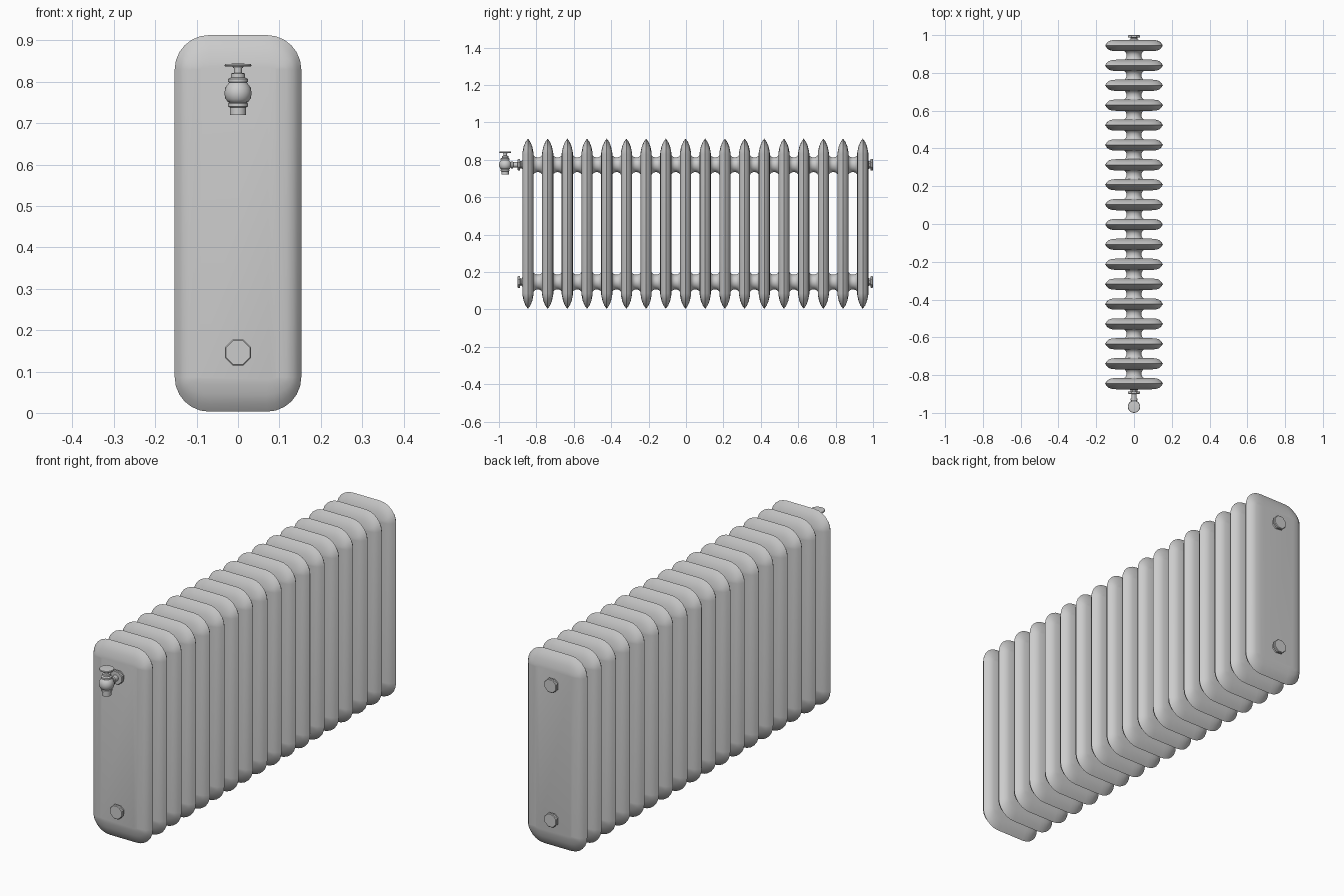
import bpy, bmesh, math
from mathutils import Matrix, Vector

if "Cube" in bpy.data.objects:
    bpy.data.objects.remove(bpy.data.objects["Cube"])

N, Y0, Y1 = 18, -0.845, 0.945
STEP = (Y1 - Y0) / (N - 1)
HI, LO = 0.773, 0.146
ALONG_Y = Matrix.Rotation(-math.pi / 2, 4, 'X')


def make_mesh(name, rings, angle):
    """Skin equal-length closed rings and cap both ends."""
    bm = bmesh.new()
    vs = [[bm.verts.new(p) for p in r] for r in rings]
    for a, b in zip(vs, vs[1:]):
        n = len(a)
        for i in range(n):
            j = (i + 1) % n
            bm.faces.new((a[i], a[j], b[j], b[i]))
    bm.faces.new(vs[0][::-1])
    bm.faces.new(vs[-1])
    bmesh.ops.recalc_face_normals(bm, faces=bm.faces[:])
    me = bpy.data.meshes.new(name)
    bm.to_mesh(me)
    bm.free()
    me.shade_smooth()
    me.set_sharp_from_angle(angle=math.radians(angle))
    return me


def lathe(name, profile, n=24, axis=None, angle=35):
    """Spin (radius, height) points about z, or about y when axis is given."""
    m = axis or Matrix()
    rings = [[m @ Vector((r * math.cos(2 * math.pi * (i + .5) / n),
                          r * math.sin(2 * math.pi * (i + .5) / n), h))
              for i in range(n)] for r, h in profile]
    return make_mesh(name, rings, angle)


def place(name, mesh, loc, flip=False):
    ob = bpy.data.objects.new(name, mesh)
    ob.location = loc
    if flip:
        ob.rotation_euler.z = math.pi
    bpy.context.collection.objects.link(ob)


# fin: rounded rectangle slab tapering to a sharp rim
def fin_ring(ix, iz, y):
    cx, cz, r, seg = 0.07, 0.372, 0.083, 6
    pts = []
    for q, (sx, sz) in enumerate(((1, 1), (-1, 1), (-1, -1), (1, -1))):
        for k in range(seg + 1):
            a = math.pi / 2 * (q + k / seg)
            pts.append((sx * cx + (r - ix) * math.cos(a), y,
                        sz * cz + (r - iz) * math.sin(a)))
    return pts


taper = [(0.06, 0.078, 0.030), (0.036, 0.066, 0.028), (0.02, 0.042, 0.023),
         (0.009, 0.018, 0.013)]
rings = [fin_ring(a, b, -t) for a, b, t in taper] + [fin_ring(0, 0, 0)]
rings += [fin_ring(a, b, t) for a, b, t in reversed(taper)]
fin = make_mesh("fin", rings, 50)
for i in range(N):
    place(f"fin_{i + 1}", fin, (0, Y0 + STEP * i, 0.458))

# flared connectors between neighbouring fins, top and bottom
half = [(0.056, -0.026), (0.048, -0.020), (0.043, -0.014), (0.040, -0.006)]
connector = lathe("connector", half + [(r, -h) for r, h in reversed(half)],
                  24, ALONG_Y, 60)
for i in range(N - 1):
    for label, z in (("upper", HI), ("lower", LO)):
        place(f"{label}_connector_{i + 1}", connector,
              (0, Y0 + STEP * (i + .5), z))

# end plugs: neck and faceted head
plug = lathe("plug", [(0.026, 0.02), (0.026, 0.030), (0.021, 0.034), (0.021, 0.041),
                      (0.034, 0.043), (0.034, 0.052), (0.031, 0.055)], 8, ALONG_Y, 20)
for label, z in (("upper", HI), ("lower", LO)):
    place(f"{label}_back_plug", plug, (0, Y1, z))
    place(f"{label}_front_plug", plug, (0, Y0, z), True)

# valve inlet pipe with collar
VY = -0.967
pipe = lathe("valve_pipe", [(0.014, 0), (0.014, 0.03), (0.019, 0.032), (0.019, 0.042),
                            (0.014, 0.044), (0.014, 0.10)], 20, ALONG_Y)
place("valve_pipe", pipe, (0, VY, HI))

# valve body: outlet, bulb, collar and stem
body = [(0.020, 0.720), (0.020, 0.738), (0.024, 0.740), (0.024, 0.748), (0.021, 0.750)]
body += [(0.033 * math.cos(a), 0.773 + 0.033 * math.sin(a))
         for a in (math.radians(d) for d in range(-40, 51, 15))]
body += [(0.024, 0.800), (0.024, 0.807), (0.017, 0.811), (0.017, 0.820),
         (0.010, 0.822), (0.010, 0.838)]
place("valve_body", lathe("valve_body", body), (0, VY, 0))

# valve handwheel
wheel = [(0.012, 0.834), (0.014, 0.838), (0.031, 0.837), (0.033, 0.840),
         (0.031, 0.843), (0.012, 0.844)]
place("valve_handwheel", lathe("valve_handwheel", wheel), (0, VY, 0))
